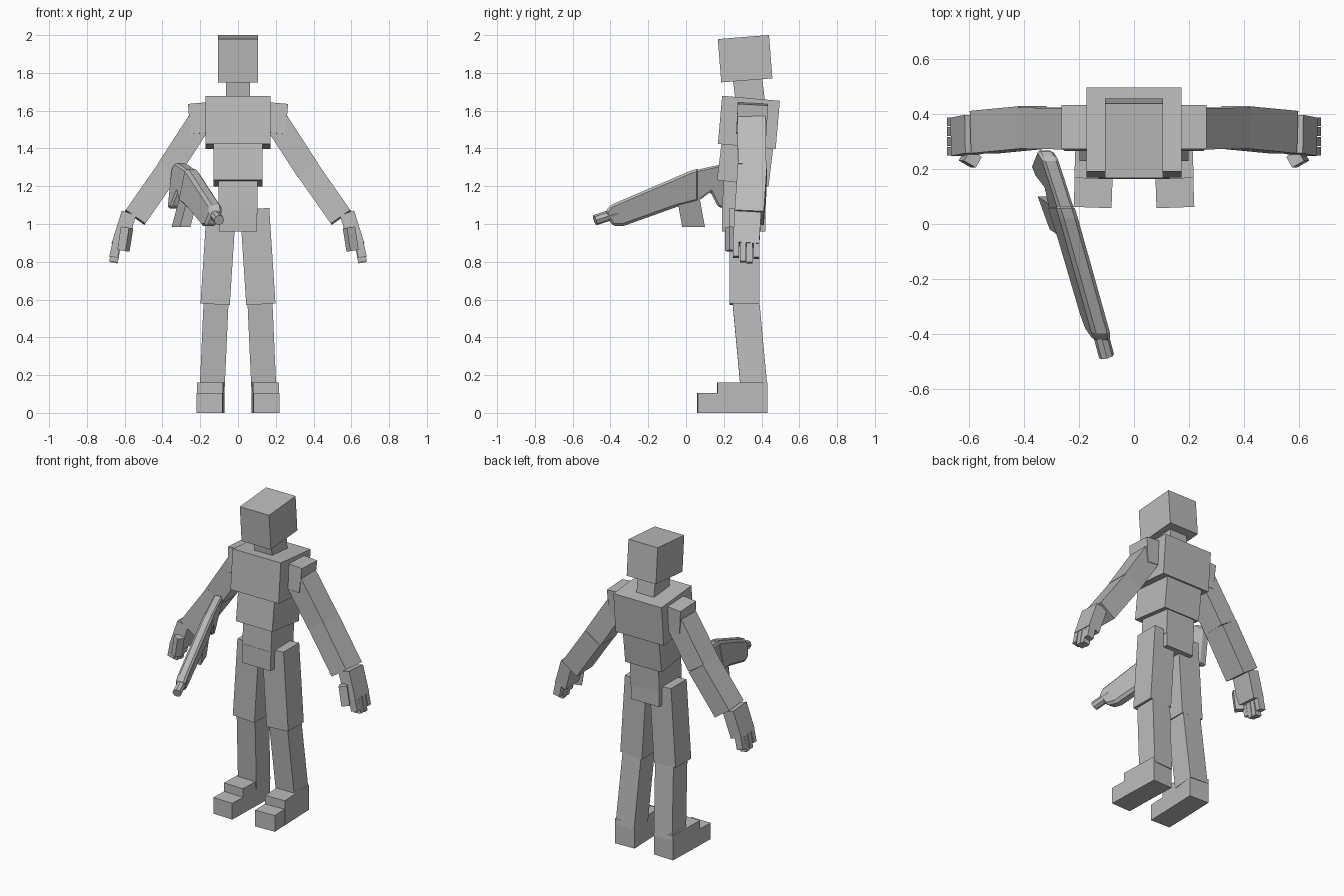
import bpy, bmesh, math
from mathutils import Vector, Matrix

if "Cube" in bpy.data.objects:
    bpy.data.objects.remove(bpy.data.objects["Cube"])

grey = bpy.data.materials.new("plain_grey")
grey.diffuse_color = (0.5, 0.5, 0.5, 1)
grey.use_nodes = True
grey.node_tree.nodes["Principled BSDF"].inputs["Base Color"].default_value = grey.diffuse_color


def finish(name, bm):
    bmesh.ops.recalc_face_normals(bm, faces=bm.faces)
    me = bpy.data.meshes.new(name)
    bm.to_mesh(me)
    bm.free()
    me.materials.append(grey)
    ob = bpy.data.objects.new(name, me)
    bpy.context.collection.objects.link(ob)
    return ob


def box(name, centre, size, rot=(0, 0, 0)):
    """Box with size, rotated by degrees about x, y, z."""
    bm = bmesh.new()
    bmesh.ops.create_cube(bm, size=1)
    m = Matrix.Translation(centre)
    for axis, a in zip("ZYX", reversed(rot)):
        m = m @ Matrix.Rotation(math.radians(a), 4, axis)
    bm.transform(m @ Matrix.Diagonal((*size, 1)))
    return finish(name, bm)


def limb(name, p0, p1, width, depth):
    """Square bar from p0 to p1; depth runs roughly along y."""
    p0, p1 = Vector(p0), Vector(p1)
    z = (p1 - p0).normalized()
    x = Vector((0, 1, 0)).cross(z).normalized()
    y = z.cross(x)
    m = Matrix((x, y, z)).transposed().to_4x4()
    m.translation = (p0 + p1) / 2
    bm = bmesh.new()
    bmesh.ops.create_cube(bm, size=1)
    bm.transform(m @ Matrix.Diagonal((width, depth, (p1 - p0).length, 1)))
    return finish(name, bm)


# Head and torso
box("head", (0, 0.313, 1.875), (0.21, 0.272, 0.23), (4.5, 0, 0))
box("neck", (0, 0.333, 1.71), (0.125, 0.155, 0.16), (7, 0, 0))
box("chest", (0, 0.333, 1.538), (0.345, 0.307, 0.256), (-5, 0, 0))
box("abdomen", (0, 0.315, 1.335), (0.26, 0.275, 0.24), (-7, 0, 0))
box("waist", (0, 0.31, 1.15), (0.205, 0.23, 0.2), (-3, 0, 0))
box("pelvis", (0, 0.305, 1.022), (0.2, 0.23, 0.124))

# Limbs, once per side
for side, s in (("left", 1), ("right", -1)):
    box(f"{side}_shoulder", (s * 0.188, 0.35, 1.558), (0.14, 0.16, 0.16),
        (-3, s * 5, 0))
    limb(f"{side}_upper_arm", (s * 0.2075, 0.347, 1.535), (s * 0.37, 0.35, 1.285),
         0.13, 0.15)
    limb(f"{side}_forearm", (s * 0.368, 0.352, 1.288), (s * 0.545, 0.335, 1.035),
         0.126, 0.155)
    limb(f"{side}_palm", (s * 0.578, 0.328, 1.055), (s * 0.63, 0.318, 0.89),
         0.08, 0.14)
    for i, tip in enumerate((0.825, 0.8, 0.795, 0.82)):
        y = 0.265 + 0.036 * i
        limb(f"{side}_finger_{i + 1}", (s * 0.638, y, 0.92), (s * 0.659, y, tip),
             0.045, 0.032)
    box(f"{side}_thumb", (s * 0.597, 0.238, 0.92), (0.05, 0.045, 0.125),
        (-4, s * -8, s * 30))
    limb(f"{side}_thigh", (s * 0.088, 0.31, 1.08), (s * 0.121, 0.31, 0.575),
         0.155, 0.16)
    limb(f"{side}_shin", (s * 0.116, 0.317, 0.59), (s * 0.137, 0.361, 0.12),
         0.132, 0.142)
    box(f"{side}_heel", (s * 0.144, 0.297, 0.08), (0.138, 0.263, 0.16),
        (0, 0, s * 2))
    box(f"{side}_toe", (s * 0.149, 0.114, 0.0525), (0.138, 0.108, 0.105),
        (0, 0, s * 2))


# Rifle: side profiles (y, z), slanted across the body and leaning outward
def rifle_x(y, z):
    return -0.234 - 0.28 * y + 0.2 * (z - 1.25 - 0.43 * y)


def rifle_part(name, profile, thick, bevel=0):
    bm = bmesh.new()
    rows = [[bm.verts.new((rifle_x(y, z) + h, y, z)) for y, z in profile]
            for h in (-thick / 2, thick / 2)]
    bm.faces.new(rows[0])
    bm.faces.new(rows[1][::-1])
    n = len(profile)
    for i in range(n):
        j = (i + 1) % n
        bm.faces.new((rows[0][i], rows[0][j], rows[1][j], rows[1][i]))
    ob = finish(name, bm)
    if bevel:
        mod = ob.modifiers.new("chamfer", "BEVEL")
        mod.width = bevel
        mod.segments = 1
        mod.angle_limit = math.radians(50)
    return ob


rifle_part("rifle_body", [(-0.43, 1.06), (-0.39, 0.99), (-0.33, 0.99),
                          (-0.05, 1.09), (0.07, 1.12), (0.07, 1.295),
                          (0.02, 1.28), (-0.40, 1.10)], 0.068, 0.014)
rifle_part("rifle_stock", [(0.05, 1.11), (0.13, 1.17), (0.17, 1.09),
                           (0.215, 1.08), (0.27, 1.29), (0.24, 1.325),
                           (0.17, 1.312), (0.05, 1.285)], 0.06, 0.01)
rifle_part("rifle_grip", [(-0.045, 1.12), (-0.02, 0.985), (0.1, 0.985),
                          (0.07, 1.15)], 0.055)

# Barrel
a, b = Vector((-0.13, -0.37, 1.058)), Vector((-0.1, -0.482, 1.02))
bm = bmesh.new()
bmesh.ops.create_cone(bm, cap_ends=True, segments=8, radius1=0.028, radius2=0.028,
                      depth=(b - a).length)
bm.transform(Matrix.Translation((a + b) / 2)
             @ (b - a).to_track_quat("Z", "Y").to_matrix().to_4x4())
finish("rifle_barrel", bm)
